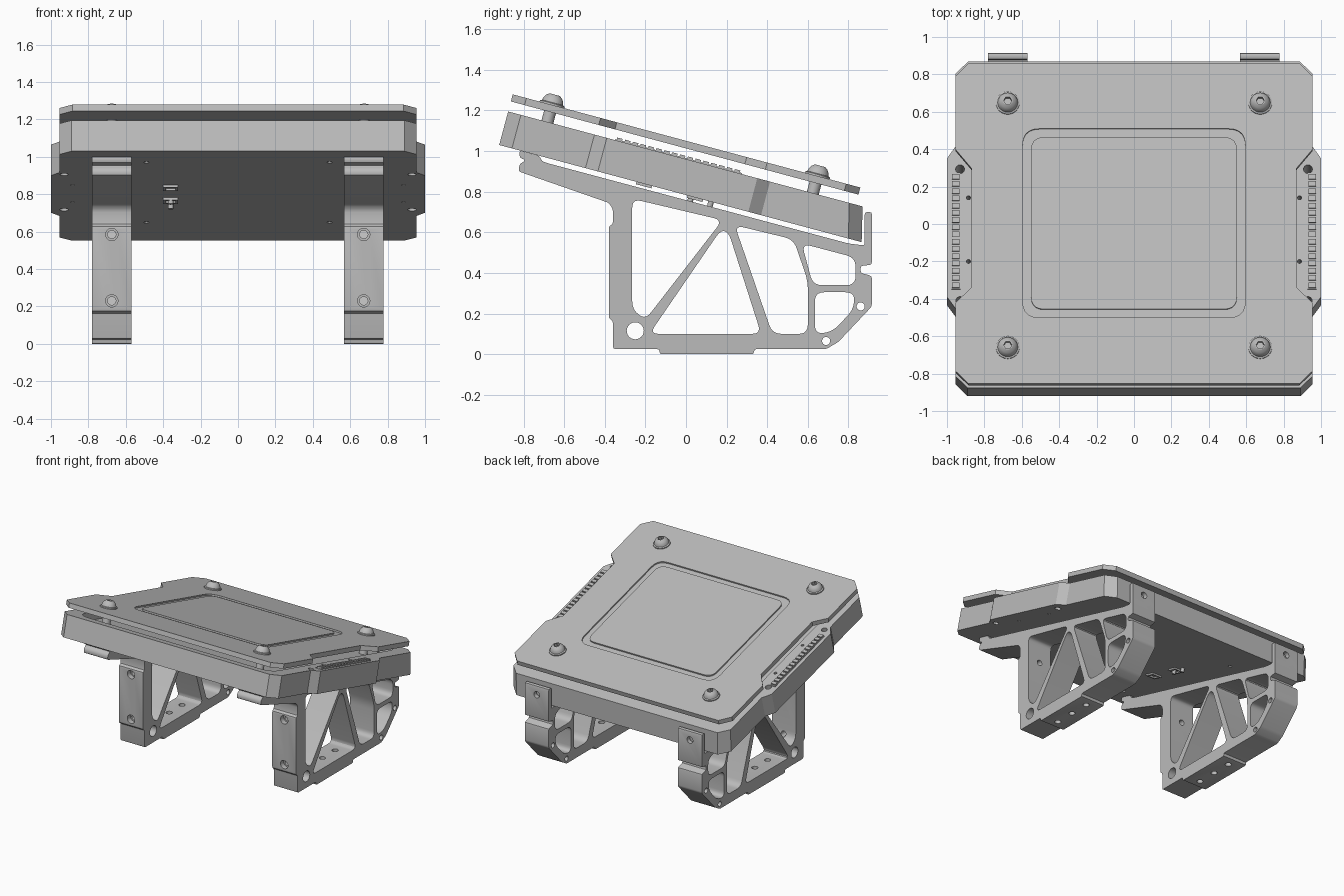
import bpy, bmesh, math
from mathutils import Matrix, Vector

cube = bpy.data.objects.get("Cube")
if cube:
    bpy.data.objects.remove(cube, do_unlink=True)

grey = bpy.data.materials.new("satin_grey")
grey.use_nodes = True
grey.diffuse_color = (0.5, 0.5, 0.5, 1)
grey.node_tree.nodes["Principled BSDF"].inputs["Base Color"].default_value = (0.5, 0.5, 0.5, 1)

# Frame of the sloping deck, and frame that stands a profile upright in y and z
DECK = Matrix.Translation((0, -0.92, 1.03)) @ Matrix.Rotation(math.radians(-15), 4, 'X')
UPRIGHT = Matrix(((0, 0, 1, 0), (1, 0, 0, 0), (0, 1, 0, 0), (0, 0, 0, 1)))


def add(name, mesh, frame):
    ob = bpy.data.objects.new(name, mesh)
    bpy.context.scene.collection.objects.link(ob)
    ob.matrix_world = frame
    return ob


def finish(ob):
    ob.data.materials.clear()
    ob.data.materials.append(grey)
    ob.data.shade_smooth()
    ob.data.set_sharp_from_angle(angle=math.radians(28))
    return ob


def bake(ob):
    bpy.context.view_layer.update()
    dg = bpy.context.evaluated_depsgraph_get()
    return bpy.data.meshes.new_from_object(ob.evaluated_get(dg))


def rounded(points, r, steps=5):
    """Soften every corner of a closed outline."""
    pts = [Vector(p) for p in points]
    out = []
    for i, p in enumerate(pts):
        a, b = pts[i - 1] - p, pts[(i + 1) % len(pts)] - p
        s = p + a.normalized() * min(r, a.length * 0.45)
        e = p + b.normalized() * min(r, b.length * 0.45)
        for k in range(steps + 1):
            t = k / steps
            out.append(s * (1 - t) ** 2 + p * 2 * t * (1 - t) + e * t * t)
    return out


def circle(x, y, r, n=24):
    return [(x + r * math.cos(i * math.tau / n), y + r * math.sin(i * math.tau / n)) for i in range(n)]


def rect(x0, x1, y0, y1):
    return [(x0, y0), (x1, y0), (x1, y1), (x0, y1)]


def solid(name, loops, low, high, frame):
    """Extrude an outline with holes between two heights of a frame."""
    cu = bpy.data.curves.new(name, 'CURVE')
    cu.dimensions, cu.fill_mode, cu.extrude = '2D', 'BOTH', (high - low) / 2
    for loop in loops:
        sp = cu.splines.new('POLY')
        sp.points.add(len(loop) - 1)
        for q, p in zip(sp.points, loop):
            q.co = (p[0], p[1], 0, 1)
        sp.use_cyclic_u = True
    tmp = add(name + "_outline", cu, Matrix())
    mesh = bake(tmp)
    bpy.data.objects.remove(tmp, do_unlink=True)
    bm = bmesh.new()
    bm.from_mesh(mesh)
    bmesh.ops.remove_doubles(bm, verts=bm.verts, dist=1e-5)
    bmesh.ops.translate(bm, verts=bm.verts, vec=(0, 0, (low + high) / 2))
    bmesh.ops.recalc_face_normals(bm, faces=bm.faces)
    bm.to_mesh(mesh)
    bm.free()
    mesh.name = name
    return finish(add(name, mesh, frame))


def cut(ob, cutters):
    for c in cutters:
        c.hide_render = True
        m = ob.modifiers.new("cut", 'BOOLEAN')
        m.operation, m.object, m.solver = 'DIFFERENCE', c, 'EXACT'
    mesh = bake(ob)
    ob.modifiers.clear()
    ob.data = mesh
    for c in cutters:
        bpy.data.objects.remove(c, do_unlink=True)
    return finish(ob)


def lathe(name, profile, frame, n=32):
    bm = bmesh.new()
    vs = [bm.verts.new((r, 0, z)) for r, z in profile]
    es = [bm.edges.new(p) for p in zip(vs, vs[1:])]
    bmesh.ops.spin(bm, geom=vs + es, cent=(0, 0, 0), axis=(0, 0, 1), angle=math.tau, steps=n)
    bmesh.ops.remove_doubles(bm, verts=bm.verts, dist=1e-5)
    bmesh.ops.recalc_face_normals(bm, faces=bm.faces)
    mesh = bpy.data.meshes.new(name)
    bm.to_mesh(mesh)
    bm.free()
    return finish(add(name, mesh, frame))


def mirrored(half):
    return half + [(-x, y) for x, y in reversed(half)]


# Tray: chamfered slab with side wings and a shallow well
tray = solid("tray", [mirrored([
    (0.89, 0), (0.955, 0.065), (0.955, 0.44), (1.0, 0.503), (1.0, 1.27),
    (0.955, 1.335), (0.955, 1.78), (0.885, 1.848)])], 0, 0.171, DECK)
for v in tray.data.vertices:
    if v.co.y > 1.7:
        v.co.y -= 0.24 * v.co.z
wells = [solid("well", [rounded(rect(-0.85, 0.85, 0.08, 1.72), 0.1)], 0.11, 0.3, DECK)]
for s in (-1, 1):
    for x, y, r in ((0.93, 0.483, 0.022), (0.93, 1.21, 0.024), (0.885, 0.7, 0.011),
                    (0.885, 1.052, 0.011), (0.49, 0.23, 0.014), (0.49, 1.47, 0.014)):
        wells.append(solid("hole", [circle(s * x, y, r, 16)], -0.1, 0.3, DECK))
cut(tray, wells)

# Cover plate: notched sides and a grooved panel border
plate = solid("cover_plate", [mirrored([
    (0.885, 0), (0.955, 0.07), (0.955, 0.448), (0.87, 0.531), (0.87, 1.193),
    (0.955, 1.297), (0.955, 1.7), (0.885, 1.772)])], 0.222, 0.258, DECK)
groove = solid("groove", [rounded(rect(-0.595, 0.595, 0.365, 1.411), 0.09),
                          rounded(rect(-0.55, 0.55, 0.412, 1.364), 0.07)], 0.247, 0.3, DECK)
cut(plate, [groove])

# Edge connectors: a rail with a row of teeth on each wing
for s, side in ((1, "left"), (-1, "right")):
    loops = [rect(s * 0.927, s * 0.975, 0.545, 1.19)]
    solid(side + "_connector_rail", loops, 0.165, 0.176, DECK)
    for i in range(16):
        y = 0.552 + i * 0.04
        solid(side + "_connector_tooth", [rect(s * 0.933, s * 0.972, y, y + 0.028)], 0.17, 0.186, DECK)

# Screws: domed heads with hex sockets, on spacer posts
for x in (-0.675, 0.675):
    for y in (0.2, 1.553):
        at = DECK @ Matrix.Translation((x, y, 0))
        head = lathe("screw_head", [(0, 0.25), (0.063, 0.25), (0.063, 0.266), (0.054, 0.27),
                                    (0.05, 0.285), (0.04, 0.3), (0.026, 0.31), (0, 0.312)], at)
        cut(head, [solid("socket", [circle(0, 0, 0.022, 6)], 0.285, 0.4, at)])
        lathe("spacer_post", [(0, 0.1), (0.03, 0.1), (0.03, 0.23), (0, 0.23)], at)

# Ports and pins under the tray
for y in (0.74, 1.0):
    solid("underside_port", [rect(-0.4, -0.32, y - 0.04, y + 0.04),
                             rect(-0.385, -0.335, y - 0.025, y + 0.025)], -0.012, 0.01, DECK)
for y in (0.98, 1.08):
    lathe("underside_pin", [(0, -0.03), (0.014, -0.03), (0.014, 0.01), (0, 0.01)],
          DECK @ Matrix.Translation((-0.36, y, 0)), 12)

# Leg outline: front arm, post, foot, sloping heel, rear tab, top rail
leg_outline = rounded([
    (-0.82, 1.003), (-0.82, 0.968), (-0.79, 0.955), (-0.82, 0.935), (-0.825, 0.9), (-0.38, 0.745),
    (-0.36, 0.715), (-0.36, 0.64), (-0.38, 0.63), (-0.38, 0.175), (-0.36, 0.165),
    (-0.36, 0.025), (-0.13, 0.025), (-0.13, 0), (0.335, 0), (0.335, 0.025),
    (0.69, 0.025), (0.75, 0.06), (0.915, 0.235), (0.915, 0.385), (0.86, 0.4),
    (0.86, 0.435), (0.915, 0.44), (0.915, 0.7), (0.88, 0.7), (0.88, 0.535),
    (0.8, 0.545), (-0.68, 0.94), (-0.71, 0.95), (-0.72, 0.976)], 0.012, 2)
leg_outline[0:0] = []
windows = [
    [(-0.265, 0.765), (0.18, 0.66), (-0.2, 0.17), (-0.265, 0.22)],
    [(0.17, 0.61), (0.21, 0.6), (0.37, 0.1), (-0.18, 0.1)],
    [(0.24, 0.635), (0.53, 0.565), (0.6, 0.36), (0.6, 0.1), (0.425, 0.1)],
    [(0.57, 0.545), (0.835, 0.475), (0.835, 0.34), (0.625, 0.34)],
    [(0.635, 0.305), (0.83, 0.305), (0.825, 0.22), (0.72, 0.11), (0.635, 0.1)]]
leg_loops = [leg_outline] + [rounded(w, 0.045) for w in windows]
leg_loops += [circle(-0.25, 0.115, 0.042), circle(0.86, 0.235, 0.02), circle(0.69, 0.065, 0.02)]

ACROSS = Matrix.Rotation(math.radians(-90), 4, 'X')  # local z runs along world y
for x, side in ((0.672, "left"), (-0.675, "right")):
    leg = solid(side + "_leg", leg_loops, -0.105, 0.105, Matrix.Translation((x, 0, 0)) @ UPRIGHT)
    holes = []
    # Counterbored holes in the front post
    for z in (0.585, 0.23):
        at = Matrix.Translation((x, 0, z)) @ ACROSS
        holes.append(solid("bore", [circle(0, 0, 0.033)], -0.5, -0.34, at))
        holes.append(solid("bore", [circle(0, 0, 0.022)], -0.45, -0.24, at))
    # Rear tab hole and foot holes
    holes.append(solid("bore", [circle(0, 0, 0.026)], 0.87, 1.0, Matrix.Translation((x, 0, 0.63)) @ ACROSS))
    for y in (-0.06, 0.1, 0.26):
        holes.append(solid("bore", [circle(x, y, 0.023)], -0.1, 0.13, Matrix()))
    cut(leg, holes)
